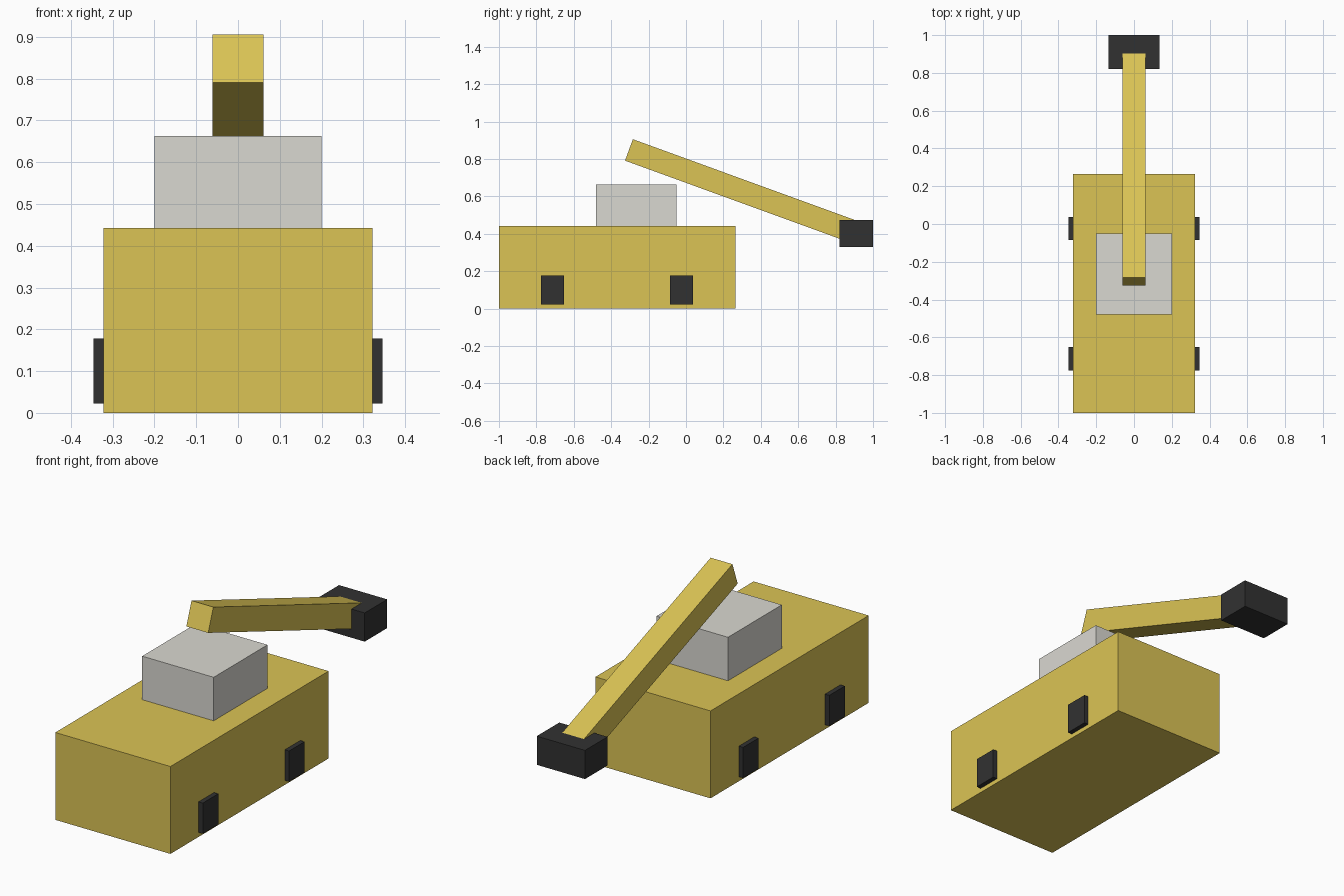
import bpy
from math import radians, cos, sin
from mathutils import Vector

cube = bpy.data.objects.get("Cube")
if cube:
    bpy.data.objects.remove(cube, do_unlink=True)


def material(name, rgb):
    mat = bpy.data.materials.new(name)
    mat.use_nodes = True
    mat.diffuse_color = (*rgb, 1)
    mat.node_tree.nodes["Principled BSDF"].inputs["Base Color"].default_value = (*rgb, 1)
    return mat


yellow = material("yellow paint", (0.71, 0.55, 0.09))
grey = material("light grey", (0.70, 0.69, 0.64))
black = material("dark rubber", (0.031, 0.031, 0.031))


def box(name, centre, size, mat, tilt=0):
    bpy.ops.mesh.primitive_cube_add(size=1, location=centre, rotation=(tilt, 0, 0))
    obj = bpy.context.object
    obj.name = name
    obj.scale = size
    obj.data.materials.append(mat)
    return obj


# Hull and cab
box("body", (0, -0.368, 0.221), (0.644, 1.264, 0.442), yellow)
box("cab", (0, -0.265, 0.552), (0.4, 0.43, 0.22), grey)

# Sloping boom, running from above the cab down into the bucket
tilt = radians(-20)
length = 1.293
start = Vector((0, -0.305, 0.848))
direction = Vector((0, cos(tilt), sin(tilt)))
box("boom", start + direction * length / 2, (0.122, length, 0.122), yellow, tilt)
box("bucket", (0, 0.91, 0.401), (0.27, 0.18, 0.145), black)

# Wheel blocks on both sides
for side, x in (("left", 1), ("right", -1)):
    for end, y in (("front", -0.713), ("rear", -0.024)):
        box(f"{end}_{side}_wheel", (x * 0.315, y, 0.1), (0.062, 0.124, 0.155), black)
